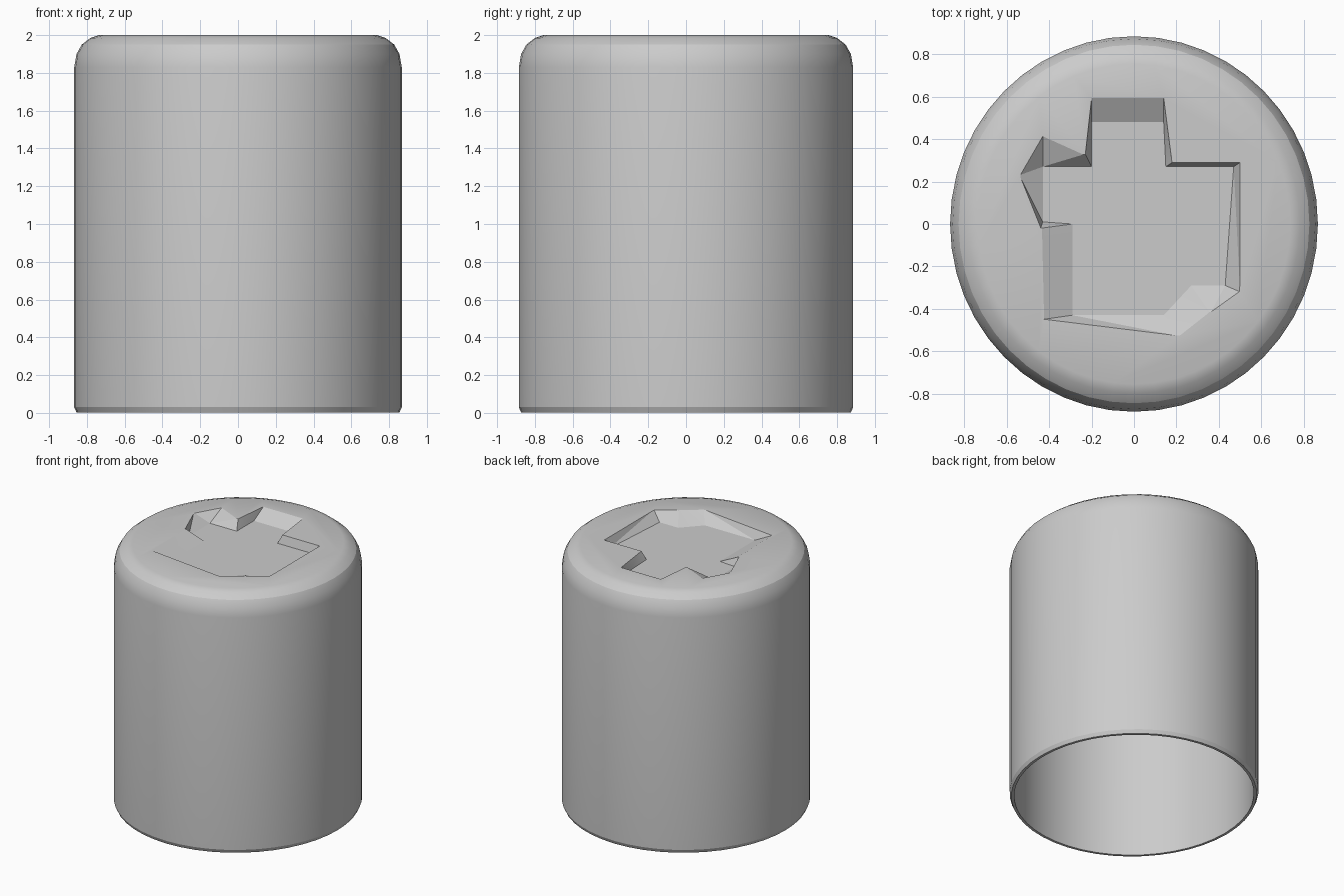
import bpy, bmesh, math

if "Cube" in bpy.data.objects:
    bpy.data.objects.remove(bpy.data.objects["Cube"])

N = 48
RX, RY = 0.867, 0.885

def new_object(name, bm):
    bmesh.ops.recalc_face_normals(bm, faces=bm.faces)
    me = bpy.data.meshes.new(name)
    bm.to_mesh(me)
    bm.free()
    ob = bpy.data.objects.new(name, me)
    bpy.context.collection.objects.link(ob)
    return ob

def bridge(bm, a, b):
    n = len(a)
    for i in range(n):
        j = (i + 1) % n
        bm.faces.new((a[i], a[j], b[j], b[i]))

# Hollow cap body: (inset from outer wall, height), outside then inside
profile = [(0.13, 2.0), (0.085, 1.985), (0.04, 1.95), (0.012, 1.90), (0.0, 1.83),
           (0.0, 0.03), (0.012, 0.003), (0.032, 0.003), (0.034, 1.80),
           (0.06, 1.87), (0.13, 1.90)]
bm = bmesh.new()
rings = []
for d, z in profile:
    rings.append([bm.verts.new(((RX - d) * math.cos(2 * math.pi * i / N),
                                (RY - d) * math.sin(2 * math.pi * i / N), z))
                  for i in range(N)])
for a, b in zip(rings, rings[1:]):
    bridge(bm, a, b)
bm.faces.new(rings[0])
bm.faces.new(rings[-1])
cap = new_object("cap_body", bm)

# Irregular sloped recess in the top: floor outline and matching rim outline
floor = [(-0.29, -0.43), (0.14, -0.43), (0.27, -0.29), (0.43, -0.29), (0.47, 0.27),
         (0.15, 0.27), (0.14, 0.48), (-0.20, 0.48), (-0.20, 0.27), (-0.43, 0.27),
         (-0.43, 0.01), (-0.29, 0.0)]
rim = [(-0.43, -0.45), (0.22, -0.53), (0.36, -0.42), (0.50, -0.32), (0.50, 0.29),
       (0.18, 0.29), (0.14, 0.60), (-0.20, 0.60), (-0.23, 0.33), (-0.43, 0.42),
       (-0.54, 0.23), (-0.44, -0.02)]
bm = bmesh.new()
loops = [[bm.verts.new((x, y, z)) for x, y in pts]
         for pts, z in ((floor, 1.935), (rim, 2.003), (rim, 2.1))]
bridge(bm, loops[0], loops[1])
bridge(bm, loops[1], loops[2])
bm.faces.new(loops[0])
bm.faces.new(loops[2])
bmesh.ops.triangulate(bm, faces=bm.faces)
cutter = new_object("recess_cutter", bm)
cutter.hide_render = True
cutter.hide_set(True)

mod = cap.modifiers.new("recess", 'BOOLEAN')
mod.operation = 'DIFFERENCE'
mod.solver = 'EXACT'
mod.object = cutter

# Smooth wall with crisp recess edges
bpy.context.view_layer.objects.active = cap
cap.select_set(True)
bpy.ops.object.modifier_apply(modifier=mod.name)
bpy.data.objects.remove(cutter)
bpy.ops.object.shade_smooth_by_angle(angle=math.radians(20))
